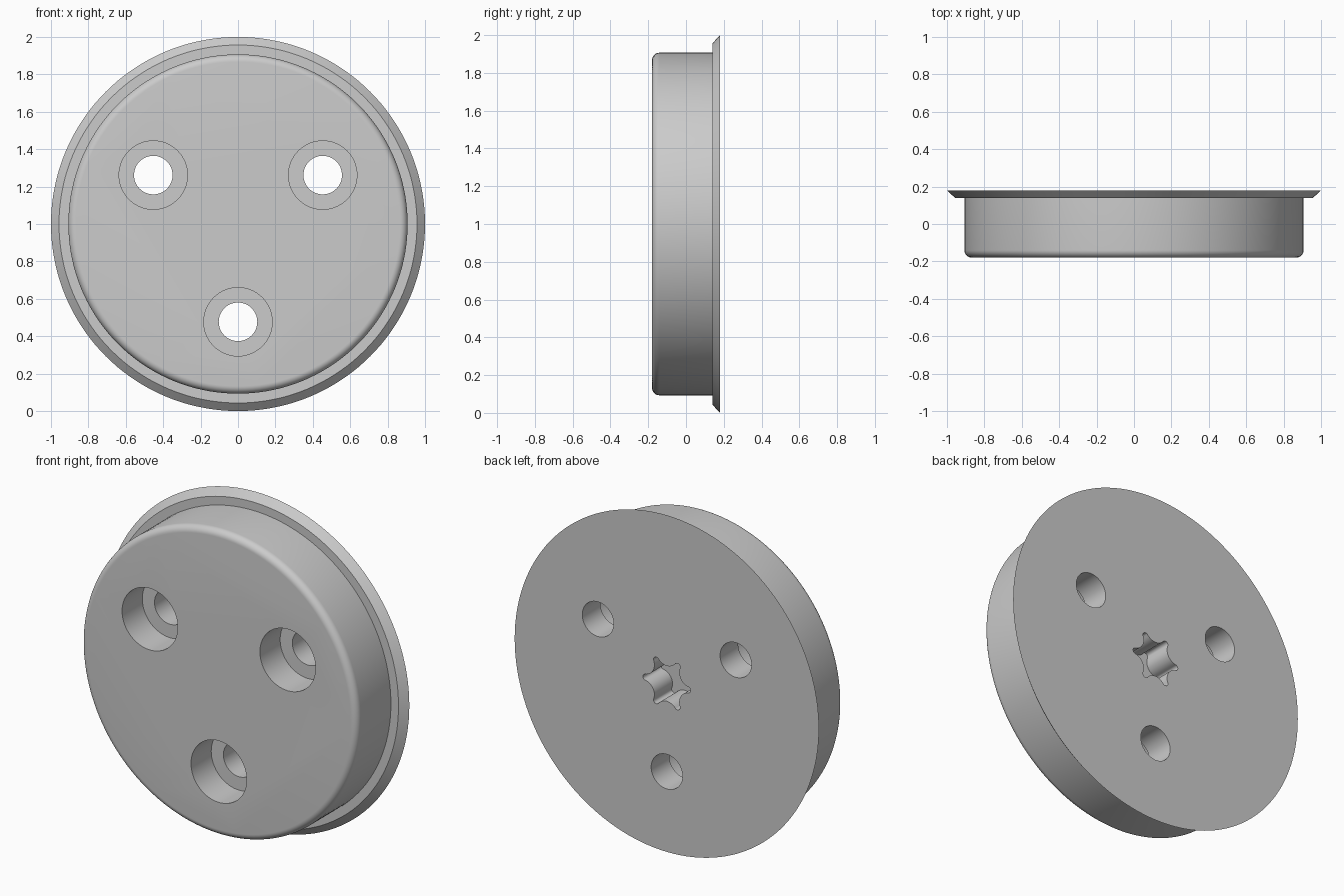
import bpy, bmesh
from math import sin, cos, pi, sqrt, atan2, radians

cube = bpy.data.objects.get("Cube")
if cube:
    bpy.data.objects.remove(cube, do_unlink=True)

grey = bpy.data.materials.new("plain grey")
grey.use_nodes = True
grey.diffuse_color = (0.6, 0.6, 0.6, 1)
grey.node_tree.nodes["Principled BSDF"].inputs["Base Color"].default_value = (0.6, 0.6, 0.6, 1)


def circle(r, n):
    return [(r * cos(2 * pi * i / n), r * sin(2 * pi * i / n)) for i in range(n)]


def loft(name, rings, cx=0, cz=1):
    """Solid through a stack of (outline, y) rings, capped at both ends."""
    bm = bmesh.new()
    loops = [[bm.verts.new((cx + x, y, cz + z)) for x, z in pts] for pts, y in rings]
    for a, b in zip(loops, loops[1:]):
        for i in range(len(a)):
            j = (i + 1) % len(a)
            bm.faces.new((a[i], a[j], b[j], b[i]))
    bm.faces.new(loops[0])
    bm.faces.new(loops[-1])
    bmesh.ops.recalc_face_normals(bm, faces=bm.faces)
    mesh = bpy.data.meshes.new(name)
    bm.to_mesh(mesh)
    bm.free()
    mesh.materials.append(grey)
    obj = bpy.data.objects.new(name, mesh)
    bpy.context.collection.objects.link(obj)
    return obj


def six_lobe(outer, inner, tip, steps=6):
    """Six-pointed socket outline made of tangent tip and valley arcs."""
    c1, k = outer - tip, cos(pi / 6)
    valley = (c1**2 + inner**2 - 2 * c1 * inner * k - tip**2) / (2 * (tip - inner + c1 * k))
    c2 = inner + valley
    vx, vy = c2 * k - c1, c2 / 2              # from tip centre to valley centre
    a = atan2(vy, vx)                         # tangent direction
    b = a + pi - pi / 6                       # same, seen from the valley centre
    half = abs(pi - b)
    pts = []
    for lobe in range(6):
        t = lobe * pi / 3
        for i in range(-steps, steps + 1):
            s = t + a * i / steps
            pts.append((c1 * cos(t) + tip * cos(s), c1 * sin(t) + tip * sin(s)))
        t += pi / 6
        for i in range(1 - steps, steps):
            s = t + pi - half * i / steps
            pts.append((c2 * cos(t) + valley * cos(s), c2 * sin(t) + valley * sin(s)))
    return pts


# Disc with a rounded front rim and a flared back flange
R, FRONT, FILLET, N = 0.907, -0.18, 0.04, 144
profile = [(R - FILLET + FILLET * sin(t), FRONT + FILLET - FILLET * cos(t))
           for t in (pi / 2 * i / 8 for i in range(9))]
profile += [(R, 0.14), (0.957, 0.14), (1.0, 0.18)]
disc = loft("flanged_disc", [(circle(r, N), y) for r, y in profile])

# Three counterbored holes and the back drive socket
cutters = []
for deg in (30, 150, 270):
    stack = [(0.183, -0.3), (0.183, 0.01), (0.103, 0.01), (0.103, 0.3)]
    cutters.append(loft("hole_cutter", [(circle(r, 64), y) for r, y in stack],
                        0.523 * cos(radians(deg)), 1 + 0.523 * sin(radians(deg))))
star = six_lobe(0.157, 0.105, 0.018)
cutters.append(loft("socket_cutter", [(star, 0.01), (star, 0.3)]))

bpy.context.view_layer.objects.active = disc
for cutter in cutters:
    mod = disc.modifiers.new("cut", 'BOOLEAN')
    mod.operation, mod.solver, mod.object = 'DIFFERENCE', 'EXACT', cutter
    bpy.ops.object.modifier_apply(modifier=mod.name)
    bpy.data.objects.remove(cutter, do_unlink=True)

bpy.ops.object.select_all(action='DESELECT')
disc.select_set(True)
bpy.ops.object.shade_smooth_by_angle(angle=radians(30))
